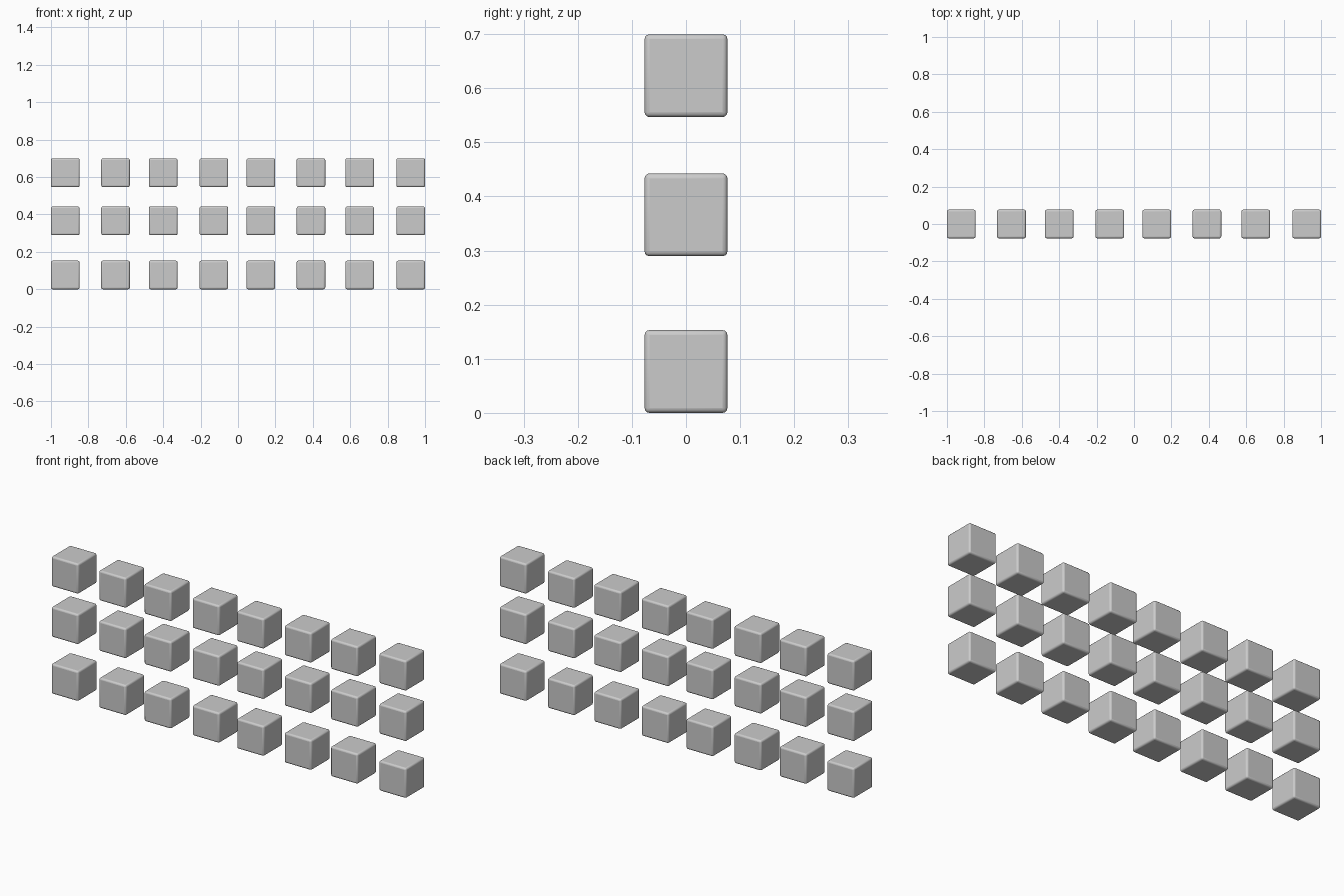
import bpy

if "Cube" in bpy.data.objects:
    bpy.data.objects.remove(bpy.data.objects["Cube"])

SIZE = 0.153
COLUMNS = [-0.9235, -0.655, -0.40, -0.129, 0.122, 0.39, 0.651, 0.9235]
ROWS = {"bottom": SIZE / 2, "middle": 0.366, "top": 0.623}


def add_block(name, x, z):
    """One cube with small rounded edges."""
    bpy.ops.mesh.primitive_cube_add(size=SIZE, location=(x, 0, z))
    block = bpy.context.object
    block.name = name
    bevel = block.modifiers.new("rounded_edges", 'BEVEL')
    bevel.width = 0.009
    bevel.segments = 3
    bpy.ops.object.shade_smooth_by_angle()
    return block


# Three rows of eight blocks
for row, z in ROWS.items():
    for i, x in enumerate(COLUMNS, 1):
        add_block(f"{row}_block_{i}", x, z)
